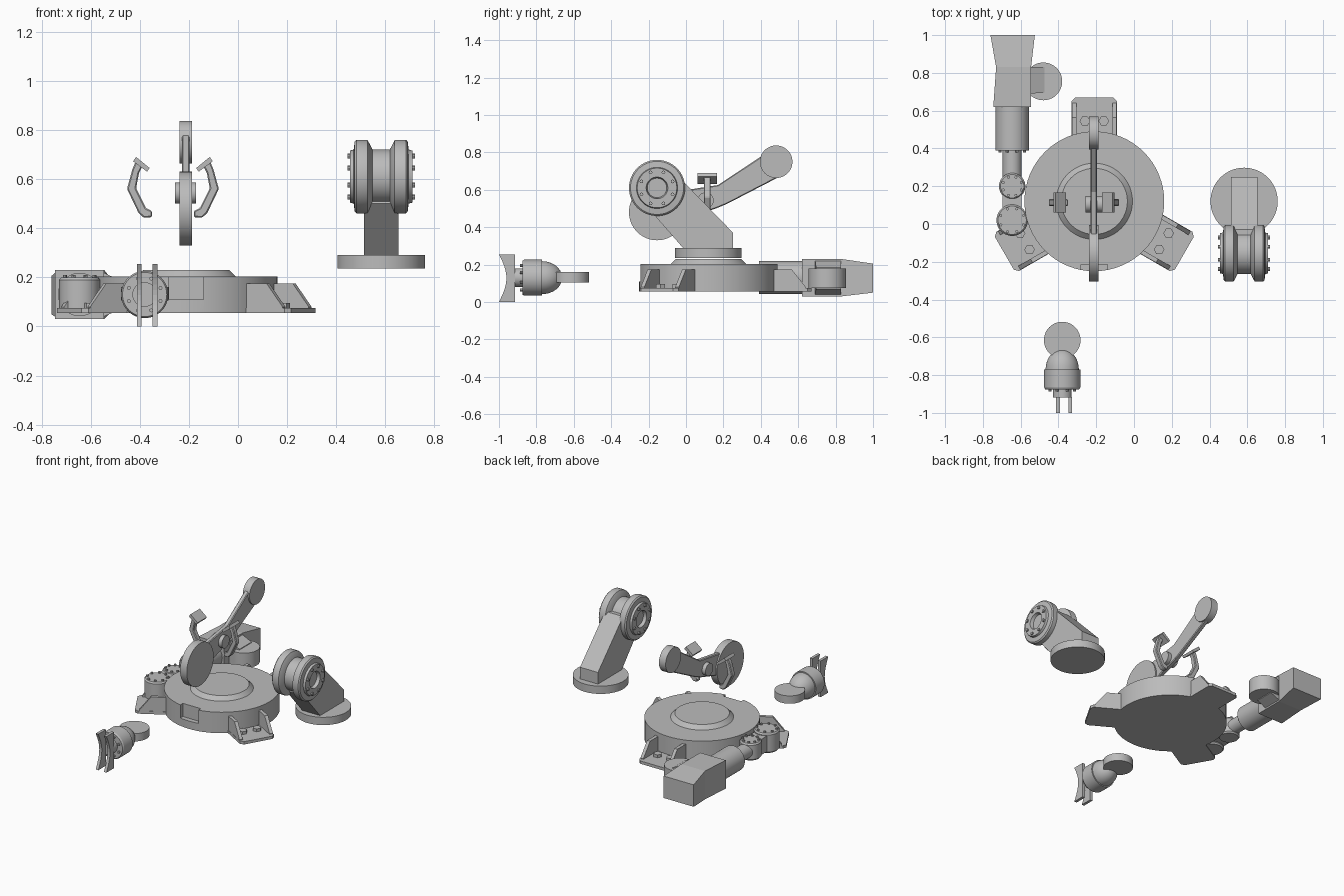
import bpy, bmesh, math
from mathutils import Vector

cube = bpy.data.objects.get("Cube")
if cube:
    bpy.data.objects.remove(cube, do_unlink=True)

grey = bpy.data.materials.new("machine grey")
grey.use_nodes = True
GREY = (0.5, 0.5, 0.5, 1)
grey.diffuse_color = GREY
for node in grey.node_tree.nodes:
    if node.type == 'BSDF_PRINCIPLED':
        node.inputs["Base Color"].default_value = GREY

# Plane coordinates (u, v) and height h along the chosen axis
PLACE = {'x': lambda u, v, h: Vector((h, u, v)),
         'y': lambda u, v, h: Vector((u, h, v)),
         'z': lambda u, v, h: Vector((u, v, h))}


def stack(name, rings, bevel=0):
    """Skin a stack of equal point rings and cap both ends."""
    bm = bmesh.new()
    loops = [[bm.verts.new(p) for p in ring] for ring in rings]
    n = len(loops[0])
    for a, b in zip(loops, loops[1:]):
        for i in range(n):
            j = (i + 1) % n
            bm.faces.new((a[i], a[j], b[j], b[i]))
    bm.faces.new(loops[0])
    bm.faces.new(loops[-1])
    bmesh.ops.recalc_face_normals(bm, faces=bm.faces)
    mesh = bpy.data.meshes.new(name)
    bm.to_mesh(mesh)
    bm.free()
    mesh.materials.append(grey)
    obj = bpy.data.objects.new(name, mesh)
    bpy.context.collection.objects.link(obj)
    if bevel:
        mod = obj.modifiers.new("edge bevel", 'BEVEL')
        mod.width, mod.segments = bevel, 1
    return obj


def prism(name, points, axis, low, high, bevel=0):
    return stack(name, [[PLACE[axis](u, v, h) for u, v in points] for h in (low, high)], bevel)


def loft(name, axis, sections):
    """Rectangles (h, u0, u1, v0, v1) joined along an axis."""
    rings = [[PLACE[axis](u, v, h) for u, v in ((a, c), (b, c), (b, d), (a, d))]
             for h, a, b, c, d in sections]
    return stack(name, rings)


def lathe(name, axis, centre, profile, sides=48):
    """Spin a profile of (h, radius) round an axis through centre."""
    rings = []
    for h, r in profile:
        rings.append([PLACE[axis](centre[0] + r * math.cos(math.tau * i / sides),
                                  centre[1] + r * math.sin(math.tau * i / sides), h)
                      for i in range(sides)])
    obj = stack(name, rings)
    if sides > 8:
        bpy.ops.object.select_all(action='DESELECT')
        bpy.context.view_layer.objects.active = obj
        obj.select_set(True)
        bpy.ops.object.shade_smooth_by_angle(angle=math.radians(30))
    return obj


def disc(name, axis, centre, r, low, high, sides=48):
    return lathe(name, axis, centre, [(low, r), (high, r)], sides)


def bolts(name, axis, centre, ring, r, low, high, count):
    for i in range(count):
        t = math.tau * (i + 0.5) / count
        disc(name, axis, (centre[0] + ring * math.cos(t), centre[1] + ring * math.sin(t)),
             r, low, high, 8)


# Turntable base with a raised hump and a front pocket
BASE = (-0.21, 0.12)
base = lathe("base", 'z', BASE, [(0.055, 0.37), (0.203, 0.37)], 64)
lathe("base_hump", 'z', BASE, [(0.2, 0.205), (0.23, 0.175)])
cutter = loft("pocket_cutter", 'z', [(0.11, -0.28, -0.14, -0.3, -0.215),
                                     (0.25, -0.28, -0.14, -0.3, -0.215)])
cutter.hide_render = True
cutter.hide_set(True)
cut = base.modifiers.new("pocket", 'BOOLEAN')
cut.operation, cut.object, cut.solver = 'DIFFERENCE', cutter, 'EXACT'

# Three bracket feet, modelled along +y and turned round the base
for turn in (0, 120, 240):
    parts = [prism("foot_plate", [(-0.12, 0.3), (0.12, 0.3), (0.12, 0.53), (0.1, 0.55),
                                  (-0.1, 0.55), (-0.12, 0.53)], 'z', 0.055, 0.075)]
    for side in (-1, 1):
        parts.append(prism("foot_gusset", [(0.32, 0.06), (0.52, 0.06), (0.52, 0.08),
                                           (0.445, 0.175), (0.32, 0.175)],
                           'x', side * 0.095, side * 0.118))
        parts.append(disc("foot_bolt", 'z', (side * 0.05, 0.425), 0.028, 0.07, 0.095, 6))
    for part in parts:
        part.rotation_euler.z = math.radians(turn)
        part.location = (*BASE, 0)

# Motor unit: tapered housing, sloped link and end disc
MX, MZ = -0.645, 0.13
loft("motor_housing", 'y', [(0.62, -0.745, -0.545, 0.03, 0.23),
                            (0.83, -0.73, -0.545, 0.03, 0.23),
                            (1.0, -0.76, -0.525, 0.05, 0.205)])
loft("motor_link", 'x', [(-0.56, 0.69, 0.83, 0.035, 0.225),
                         (-0.475, 0.695, 0.83, 0.07, 0.185)])
disc("motor_end_disc", 'z', (-0.48, 0.755), 0.1, 0.075, 0.18)
lathe("motor_barrel", 'y', (MX, MZ), [(0.39, 0.088), (0.63, 0.088)])
bolts("barrel_bolt", 'y', (MX, MZ), 0.07, 0.008, 0.378, 0.395, 8)
disc("motor_neck", 'y', (MX, MZ), 0.05, 0.15, 0.4)

# Two upright wrist joints and the block between them
for y, r, low, high in ((0.02, 0.083, 0.06, 0.2), (0.2, 0.07, 0.07, 0.19)):
    lathe("wrist_joint", 'z', (MX, y), [(low, r - 0.008), (low + 0.01, r),
                                        (high - 0.01, r), (high, r - 0.008)])
    bolts("wrist_bolt", 'z', (MX, y), r - 0.018, 0.008, high - 0.005, high + 0.01, 8)
loft("wrist_block", 'y', [(0.02, MX - 0.05, MX + 0.05, 0.075, 0.185),
                          (0.2, MX - 0.05, MX + 0.05, 0.075, 0.185)])

# Cranked arm with a disc at each end and a hub at the bend
AX = -0.213
disc("arm_lower_disc", 'x', (-0.155, 0.48), 0.15, AX - 0.026, AX + 0.026, 64)
disc("arm_upper_disc", 'x', (0.482, 0.75), 0.087, AX - 0.026, AX + 0.026)
prism("arm_link", [(-0.12, 0.58), (0.17, 0.625), (0.42, 0.79), (0.51, 0.675),
                   (0.22, 0.525), (0.16, 0.5), (-0.1, 0.42)], 'x', AX - 0.016, AX + 0.016, 0.005)
disc("arm_hub", 'x', (0.105, 0.543), 0.043, AX - 0.043, AX + 0.043)

# Mirrored pair of claw fingers with tilted pads
for side in (-1, 1):
    def across(points):
        return [(-0.265 + side * u, z) for u, z in points]
    prism("claw_finger", across([(0.085, 0.445), (0.118, 0.442), (0.14, 0.462), (0.187, 0.56),
                                 (0.165, 0.64), (0.15, 0.675), (0.125, 0.65), (0.138, 0.625),
                                 (0.15, 0.562), (0.11, 0.482), (0.085, 0.47)]),
          'y', 0.095, 0.132, 0.005)
    prism("claw_pad", across([(0.095, 0.645), (0.105, 0.63), (0.162, 0.672), (0.15, 0.69)]),
          'y', 0.062, 0.166)

# Shoulder: foot disc, leaning column and flanged drum
SX, HUB = 0.583, (-0.155, 0.61)
disc("shoulder_foot", 'z', (SX, 0.12), 0.178, 0.235, 0.29, 64)
prism("shoulder_column", [(-0.015, 0.288), (0.25, 0.288), (0.25, 0.372), (-0.03, 0.66),
                          (-0.155, 0.66), (-0.2, 0.5)], 'x', SX - 0.07, SX + 0.07)
disc("drum_waist", 'x', HUB, 0.11, SX - 0.05, SX + 0.05)
for side in (-1, 1):
    profile = [(0.035, 0.11), (0.055, 0.148), (0.065, 0.15), (0.1, 0.15), (0.108, 0.142),
               (0.112, 0.11), (0.127, 0.106), (0.127, 0.058), (0.105, 0.052)]
    lathe("drum_flange", 'x', HUB, [(SX + side * h, r) for h, r in profile], 64)
    bolts("drum_bolt", 'x', HUB, 0.09, 0.01, SX + side * 0.12, SX + side * 0.137, 8)

# Gripper head: disc, domed body, neck and two concave blades
GX, GZ = -0.38, 0.13
disc("gripper_disc", 'z', (GX, -0.615), 0.097, 0.105, 0.16)
dome = [(-0.77 + 0.108 * math.sin(t), 0.088 * math.cos(t))
        for t in (math.radians(a) for a in range(0, 89, 11))]
lathe("gripper_body", 'y', (GX, GZ), [(-0.875, 0.09), (-0.865, 0.096), (-0.77, 0.096)] + dome)
bolts("gripper_bolt", 'y', (GX, GZ), 0.07, 0.008, -0.888, -0.87, 8)
disc("gripper_neck", 'y', (GX, GZ), 0.05, -0.918, -0.87)
arc = [(-1 + 0.04 * math.cos(math.pi * i / 12), 0.1275 + 0.1275 * i / 6) for i in range(-6, 7)]
for side in (-1, 1):
    x = -0.37 + side * 0.032
    prism("gripper_blade", arc + [(-0.915, 0.255), (-0.915, 0)], 'x', x - 0.01, x + 0.01)
